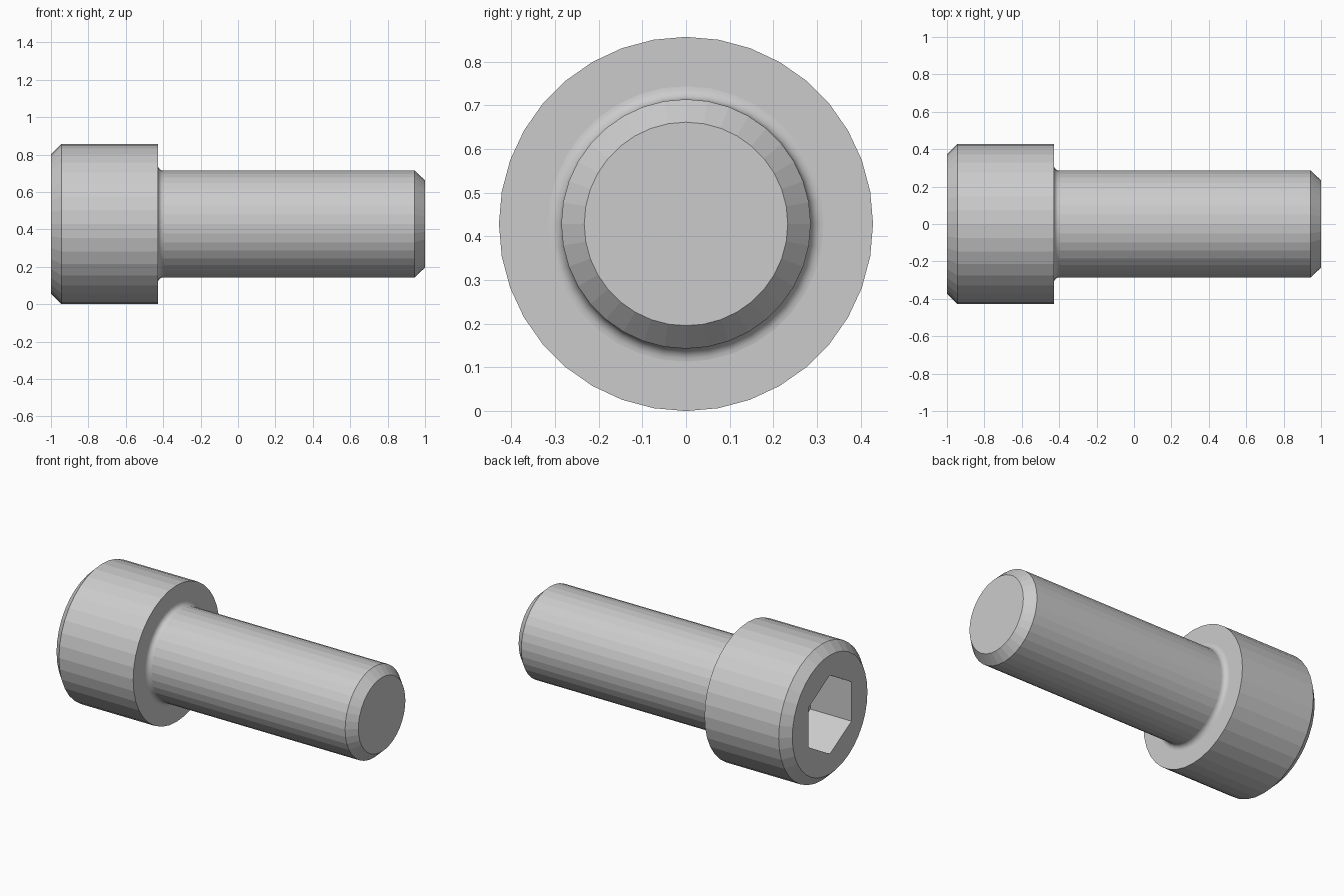
import bpy, bmesh
from math import sin, cos, pi

if "Cube" in bpy.data.objects:
    bpy.data.objects.remove(bpy.data.objects["Cube"])

SIDES = 36
R_HEAD, R_SHANK = 0.4286, 0.2857
HEAD_END = -0.4286          # underside of the head
FILLET = 0.03
CHAMFER = 0.0555
HEX_R, HEX_DEPTH = 0.2474, 0.2857

bm = bmesh.new()


def ring(x, r, n=SIDES):
    """Circle of n vertices around the screw axis, first one pointing up."""
    return [bm.verts.new((x, r * sin(2 * pi * i / n), R_HEAD + r * cos(2 * pi * i / n)))
            for i in range(n)]


def bridge(a, b, smooth=False):
    n = len(a)
    for i in range(n):
        j = (i + 1) % n
        bm.faces.new((a[i], a[j], b[j], b[i])).smooth = smooth


# Outer profile: chamfered head, fillet under the head, chamfered shank
fillet = [(HEAD_END + FILLET * (1 - cos(t * pi / 12)),
           R_SHANK + FILLET * (1 - sin(t * pi / 12))) for t in range(7)]
profile = [(-1, R_HEAD - CHAMFER), (-1 + CHAMFER, R_HEAD), (HEAD_END, R_HEAD)]
first_fillet = len(profile)
profile += fillet
last_fillet = len(profile) - 1
profile += [(1 - CHAMFER, R_SHANK), (1, R_SHANK - CHAMFER + 0.003)]

rings = [ring(x, r) for x, r in profile]
for k in range(len(rings) - 1):
    bridge(rings[k], rings[k + 1], first_fillet <= k < last_fillet)
bm.faces.new(rings[-1])

# Hexagonal socket: mouth, walls and floor
mouth = ring(-1, HEX_R, 6)
floor = ring(-1 + HEX_DEPTH, HEX_R, 6)
bridge(mouth, floor)
bm.faces.new(floor)

# Head face between the outer circle and the socket
step = SIDES // 6
for i in range(6):
    arc = [rings[0][(i * step + k) % SIDES] for k in range(step + 1)]
    bm.faces.new(arc + [mouth[(i + 1) % 6], mouth[i]])

bmesh.ops.recalc_face_normals(bm, faces=bm.faces)
mesh = bpy.data.meshes.new("socket_head_screw")
bm.to_mesh(mesh)
bm.free()
screw = bpy.data.objects.new("socket_head_screw", mesh)
bpy.context.collection.objects.link(screw)
